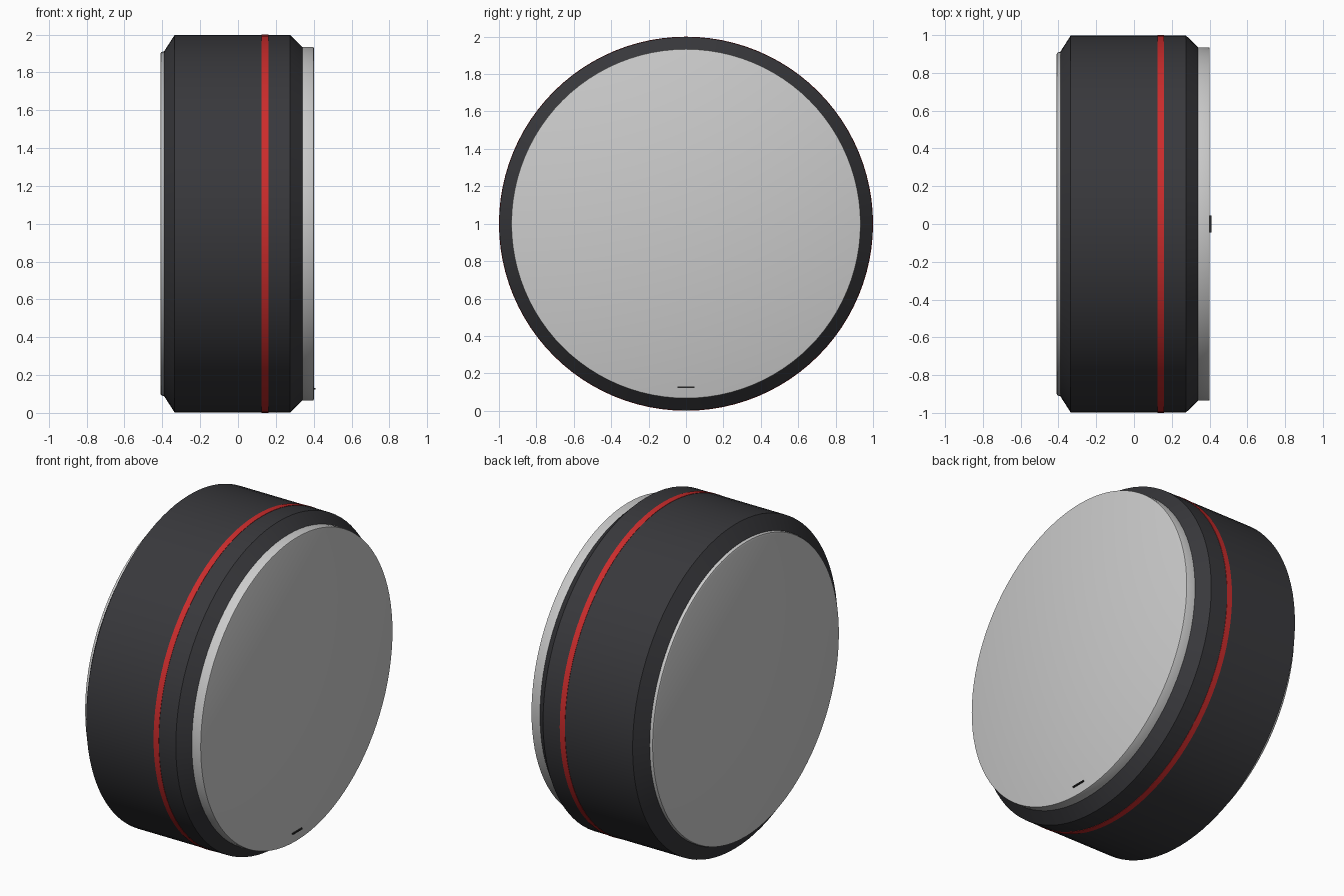
import bpy, bmesh, math
from mathutils import Vector, Matrix

if "Cube" in bpy.data.objects:
    bpy.data.objects.remove(bpy.data.objects["Cube"])

SEGMENTS = 96


def material(name, color):
    m = bpy.data.materials.new(name)
    m.diffuse_color = color
    m.use_nodes = True
    m.node_tree.nodes["Principled BSDF"].inputs["Base Color"].default_value = m.diffuse_color
    return m


def finish(bm, name, mat=None):
    bmesh.ops.recalc_face_normals(bm, faces=bm.faces[:])
    mesh = bpy.data.meshes.new(name)
    bm.to_mesh(mesh)
    bm.free()
    obj = bpy.data.objects.new(name, mesh)
    bpy.context.collection.objects.link(obj)
    if mat:
        mesh.materials.append(mat)
    bpy.ops.object.select_all(action='DESELECT')
    obj.select_set(True)
    bpy.context.view_layer.objects.active = obj
    bpy.ops.object.shade_smooth_by_angle(angle=math.radians(25))
    return obj


def lathe(name, profile, mat=None):
    """Turn (x, radius) points around the horizontal axis, closing both ends."""
    bm = bmesh.new()
    rings = []
    for x, r in profile:
        ring = []
        for i in range(SEGMENTS):
            a = 2 * math.pi * i / SEGMENTS
            ring.append(bm.verts.new((x, r * math.sin(a), 1 + r * math.cos(a))))
        rings.append(ring)
    for a, b in zip(rings, rings[1:]):
        for i in range(SEGMENTS):
            j = (i + 1) % SEGMENTS
            bm.faces.new((a[i], a[j], b[j], b[i]))
    bm.faces.new(rings[0])
    bm.faces.new(rings[-1])
    return finish(bm, name, mat)


dark = material("dark_casing", (0.04, 0.04, 0.045, 1))
red = material("red_stripe", (0.6, 0.025, 0.025, 1))
black = material("black_mark", (0.02, 0.02, 0.02, 1))

# Chamfered dark casing
lathe("casing", [(-0.39, 0.912), (-0.335, 0.998), (0.275, 0.998), (0.34, 0.935)], dark)

# Red stripe around the casing
lathe("stripe", [(0.125, 1.0), (0.16, 1.0)], red)

# Grey front cap with a softened rim
lathe("front_cap", [(0.33, 0.935), (0.394, 0.935), (0.399, 0.933), (0.401, 0.928)])

# Grey back cap with a rounded rim
lathe("back_cap", [(-0.38, 0.91), (-0.398, 0.91), (-0.407, 0.906), (-0.411, 0.896)])

# Small thin mark near the bottom of the front cap
bm = bmesh.new()
bmesh.ops.create_cube(bm, size=1, matrix=Matrix.Translation(Vector((0.403, 0, 0.127)))
                      @ Matrix.Diagonal((0.012, 0.09, 0.008, 1)))
finish(bm, "indicator_mark", black)
